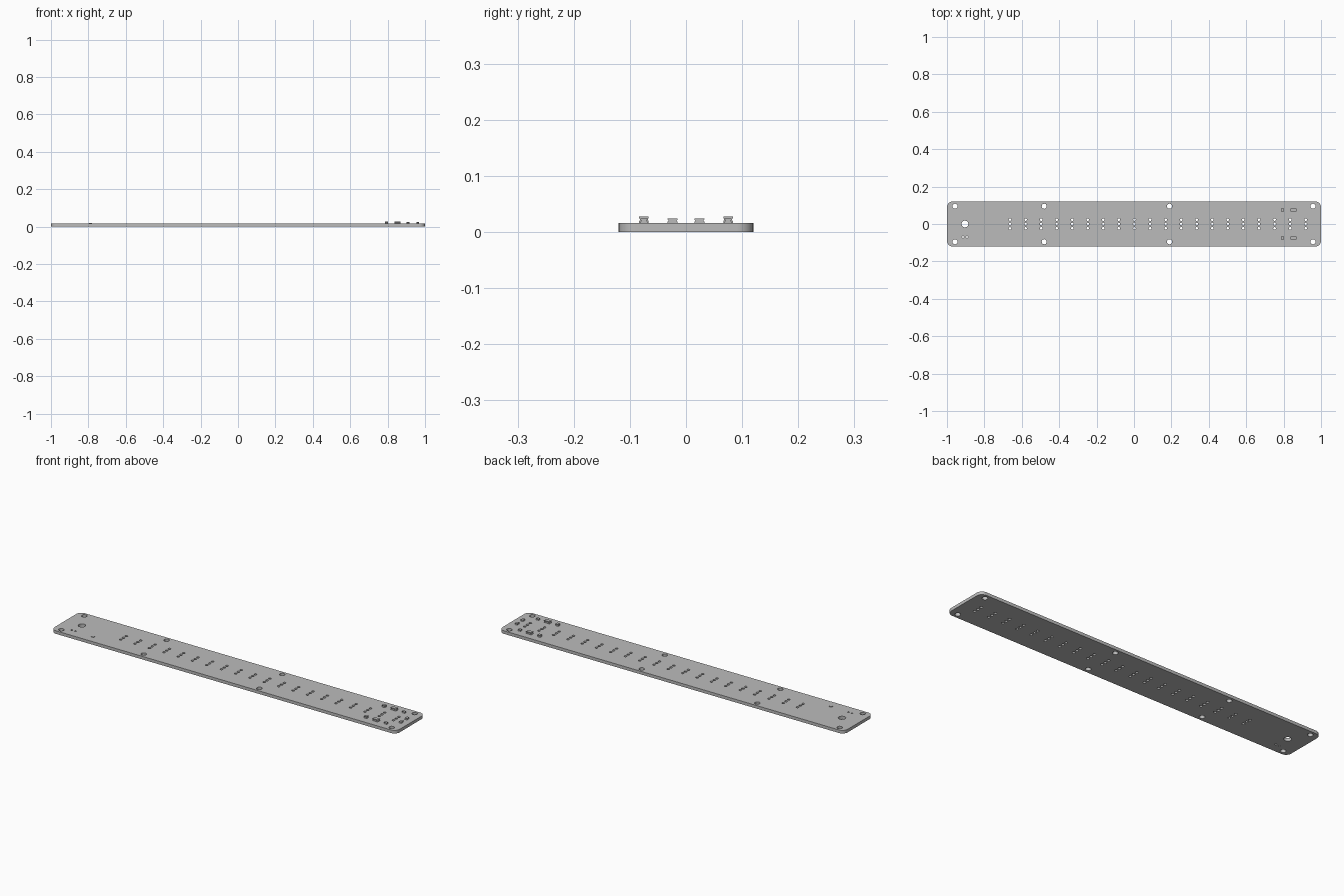
import bpy
import bmesh
from math import sin, cos, pi, radians

if "Cube" in bpy.data.objects:
    bpy.data.objects.remove(bpy.data.objects["Cube"])

grey = bpy.data.materials.new("plain grey")
grey.use_nodes = True
COLOUR = (0.5, 0.5, 0.5, 1)
grey.diffuse_color = COLOUR
grey.node_tree.nodes["Principled BSDF"].inputs["Base Color"].default_value = COLOUR

THICK = 0.016
HALF_X, HALF_Y, CORNER = 1.0, 0.12, 0.03


def arc(x, y, r, start, sweep, steps):
    """Points along a circular arc."""
    return [(x + r * cos(start + sweep * i / steps),
             y + r * sin(start + sweep * i / steps)) for i in range(steps + 1)]


def add_loop(curve, points):
    """Add a closed outline to a flat curve."""
    spline = curve.splines.new("POLY")
    spline.points.add(len(points) - 1)
    for p, (x, y) in zip(spline.points, points):
        p.co = (x, y, 0, 1)
    spline.use_cyclic_u = True


def add_hole(curve, x, y, r, steps=16):
    add_loop(curve, arc(x, y, r, 0, 2 * pi, steps)[:-1])


# Plate outline with rounded corners
curve = bpy.data.curves.new("plate", "CURVE")
curve.dimensions = "2D"
curve.fill_mode = "BOTH"
curve.extrude = THICK / 2
outline = []
for i, (sx, sy) in enumerate([(1, 1), (-1, 1), (-1, -1), (1, -1)]):
    outline += arc(sx * (HALF_X - CORNER), sy * (HALF_Y - CORNER), CORNER, i * pi / 2, pi / 2, 8)
add_loop(curve, outline)

# Mounting holes along both edges, and the cable hole
for x in (-0.957, -0.48, 0.19, 0.957):
    for side in (-1, 1):
        add_hole(curve, x, side * 0.095, 0.0135, 24)
add_hole(curve, -0.904, 0, 0.018, 32)

# Rows of three pin holes
for col in range(20):
    for row in (-1, 0, 1):
        add_hole(curve, -0.663 + col * 0.0832, row * 0.023, 0.007)

# Pair of pilot holes
for x in (-0.914, -0.893):
    add_hole(curve, x, -0.07, 0.005)

plate = bpy.data.objects.new("plate", curve)
bpy.context.collection.objects.link(plate)
plate.location.z = THICK / 2
bpy.ops.object.select_all(action="DESELECT")
plate.select_set(True)
bpy.context.view_layer.objects.active = plate
bpy.ops.object.convert(target="MESH")
plate = bpy.context.object
bm = bmesh.new()
bm.from_mesh(plate.data)
bmesh.ops.remove_doubles(bm, verts=bm.verts, dist=0.00001)
bmesh.ops.recalc_face_normals(bm, faces=bm.faces)
bm.to_mesh(plate.data)
bm.free()
plate.data.materials.clear()
plate.data.materials.append(grey)
bpy.ops.object.shade_smooth_by_angle(angle=radians(30))


def spool_block(name, x, y, length, width, top, waist=0.75):
    """Small block whose long sides pinch in at mid height."""
    bm = bmesh.new()
    h = top - THICK
    w = width / 2
    section = [(-w, 0), (w, 0), (w, h * 0.25), (w * waist, h * 0.5), (w, h * 0.75),
               (w, h), (-w, h), (-w, h * 0.75), (-w * waist, h * 0.5), (-w, h * 0.25)]
    face = bm.faces.new([bm.verts.new((-length / 2, a, b)) for a, b in section])
    moved = bmesh.ops.extrude_face_region(bm, geom=[face])["geom"]
    bmesh.ops.translate(bm, vec=(length, 0, 0),
                        verts=[g for g in moved if isinstance(g, bmesh.types.BMVert)])
    bmesh.ops.recalc_face_normals(bm, faces=bm.faces)
    mesh = bpy.data.meshes.new(name)
    bm.to_mesh(mesh)
    bm.free()
    mesh.materials.append(grey)
    ob = bpy.data.objects.new(name, mesh)
    ob.location = (x, y, THICK)
    bpy.context.collection.objects.link(ob)


# Surface components at the left end, mirrored front to back
for side, label in ((-1, "front"), (1, "back")):
    spool_block(label + "_outer_block", 0.795, side * 0.075, 0.016, 0.015, 0.0265)
    spool_block(label + "_long_block", 0.853, side * 0.075, 0.03, 0.017, 0.0275)
    spool_block(label + "_small_block", 0.91, side * 0.075, 0.016, 0.012, 0.024)
    spool_block(label + "_end_block", 0.962, side * 0.024, 0.013, 0.018, 0.024)

# Low pad near the right end
spool_block("low_pad", -0.788, -0.074, 0.015, 0.012, 0.019, 1)
